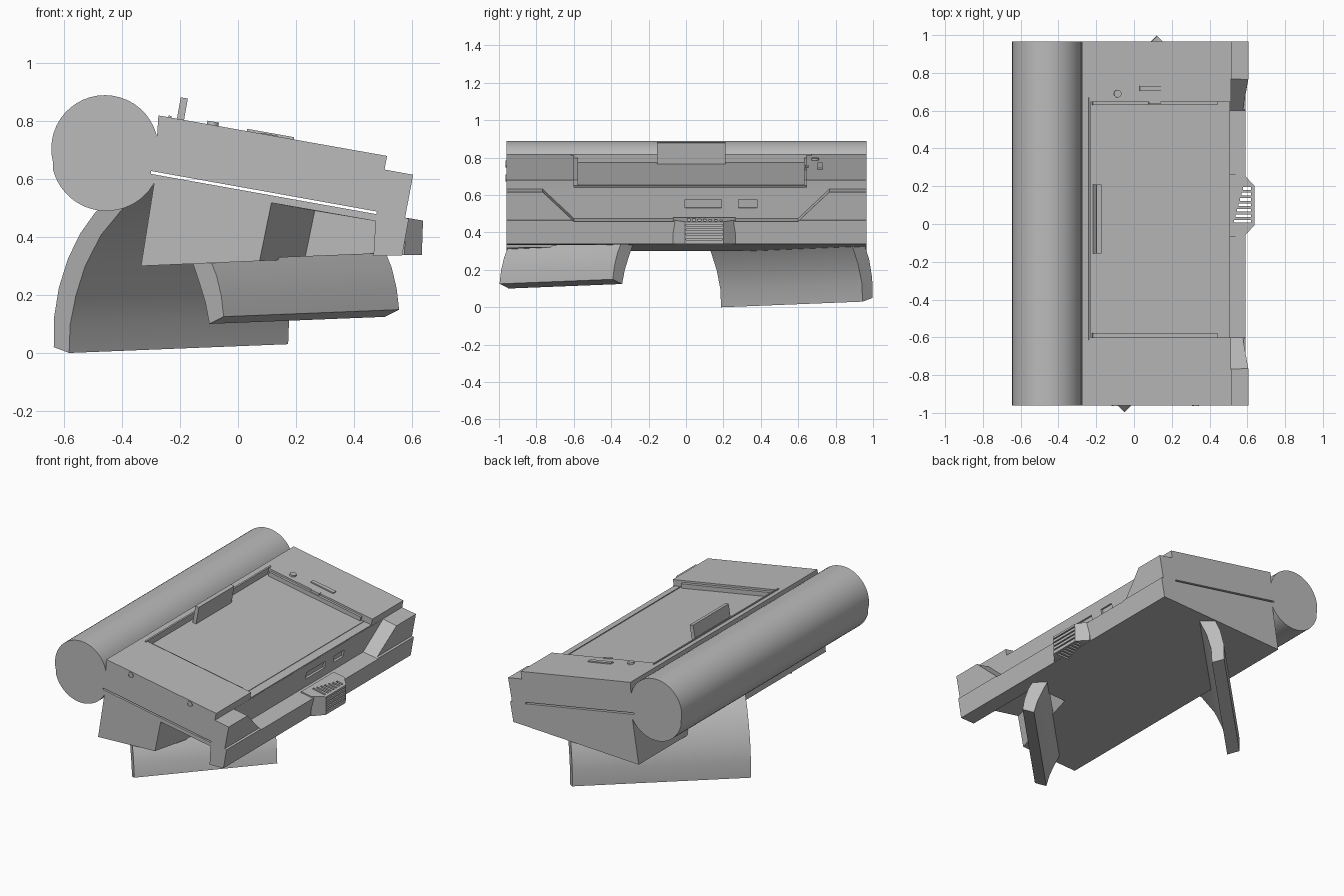
import bpy, bmesh, math
from mathutils import Vector

if "Cube" in bpy.data.objects:
    bpy.data.objects.remove(bpy.data.objects["Cube"])

grey = bpy.data.materials.new("plain_grey")
grey.use_nodes = True
COLOUR = (0.5, 0.5, 0.5, 1)
grey.diffuse_color = COLOUR
grey.node_tree.nodes["Principled BSDF"].inputs["Base Color"].default_value = COLOUR


def loft(name, start, end, smooth=False):
    """Closed solid between two matching loops of 3D points."""
    bm = bmesh.new()
    a = [bm.verts.new(p) for p in start]
    b = [bm.verts.new(p) for p in end]
    n = len(a)
    bm.faces.new(a)
    bm.faces.new(b[::-1])
    for i in range(n):
        j = (i + 1) % n
        bm.faces.new((a[j], a[i], b[i], b[j]))
    bmesh.ops.recalc_face_normals(bm, faces=bm.faces)
    mesh = bpy.data.meshes.new(name)
    bm.to_mesh(mesh)
    bm.free()
    mesh.materials.append(grey)
    obj = bpy.data.objects.new(name, mesh)
    bpy.context.collection.objects.link(obj)
    if smooth:
        activate(obj)
        bpy.ops.object.shade_smooth_by_angle(angle=math.radians(30))
    return obj


def activate(obj):
    bpy.ops.object.select_all(action="DESELECT")
    obj.select_set(True)
    bpy.context.view_layer.objects.active = obj


def prism(name, profile, y0, y1, smooth=False):
    return loft(name, [(x, y0, z) for x, z in profile],
                [(x, y1, z) for x, z in profile], smooth)


def cut(obj, cutter, keep=False):
    cutter.hide_render = True
    mod = obj.modifiers.new("cut", "BOOLEAN")
    mod.operation, mod.solver, mod.object = "DIFFERENCE", "EXACT", cutter
    activate(obj)
    bpy.ops.object.modifier_apply(modifier="cut")
    if not keep:
        bpy.data.objects.remove(cutter)


# Frame of the sloping deck: s runs down the slope, h rises from it
ORIGIN, DOWN, UP = Vector((-0.275, 0.82)), Vector((0.985, -0.175)), Vector((0.175, 0.985))


def deck(s, h):
    return tuple(ORIGIN + DOWN * s + UP * h)


def deck_box(name, s0, s1, h0, h1, y0, y1):
    return prism(name, [deck(s0, h0), deck(s1, h0), deck(s1, h1), deck(s0, h1)], y0, y1)


FRONT, BACK = -0.96, 0.965

# Main case
body = prism("case", [(-0.275, 0.82), (0.515, 0.68), (0.506, 0.633), (0.605, 0.615),
                      (0.577, 0.467), (0.59, 0.463), (0.567, 0.337), (0.47, 0.334),
                      (-0.335, 0.3), (-0.29, 0.585)], FRONT, BACK)
# Screen bay, open on the low side
cut(body, deck_box("bay_cutter", 0.04, 0.9, -0.04, 0.1, -0.6, 0.645))

# Trough with sloping ends along the low side
trough = [(-0.6, 0.475), (0.6, 0.475), (0.77, 0.635), (0.77, 0.75), (-0.77, 0.75), (-0.77, 0.635)]


def trough_loop(x_low, slope, drop):
    return [(x_low + slope * (z - 0.475), y, z - drop) for y, z in trough]


cut(body, loft("trough_cutter", trough_loop(0.481, 0.165, 0), trough_loop(0.7, 0.165, 0.035)))

# Ports in the trough wall
for y0, y1 in ((-0.005, 0.19), (0.28, 0.38)):
    cut(body, deck_box("port_cutter", 0.79, 0.85, -0.15, -0.105, y0, y1))

# Hollow under the front end, with a slanting inner wall
cut(body, loft("hollow_cutter",
               [(0.105, -1, 0.52), (0.475, -1, 0.455), (0.46, -1, 0.2), (0.04, -1, 0.2)],
               [(0.265, -0.38, 0.49), (0.475, -0.38, 0.455), (0.46, -0.38, 0.2), (0.205, -0.38, 0.2)]))

# Barrel with two slightly offset arcs
barrel_profile = []
for cx, cz, r, a0 in ((-0.46, 0.705, 0.185, 0), (-0.455, 0.68, 0.19, 195)):
    for k in range(25):
        a = math.radians(a0 + k * (195 if a0 == 0 else 160) / 24)
        barrel_profile.append((cx + r * math.cos(a), cz + r * math.sin(a)))
barrel = prism("barrel", barrel_profile, FRONT, BACK, smooth=True)

# Diagonal cuff wings: cross-section (v, z) swept along the diagonal u
outer = [(-0.62, 0.045), (-0.618, 0.15), (-0.595, 0.25), (-0.55, 0.35), (-0.49, 0.435), (-0.417, 0.505), (-0.25, 0.605)]
inner = [(-0.545, 0.023), (-0.54, 0.12), (-0.512, 0.22), (-0.467, 0.32), (-0.39, 0.425), (-0.27, 0.525), (-0.15, 0.59)]


def wing(name, section, u0, u1):
    def loop(u):
        pts = []
        for v, z in section:
            x, y = (u + v) * math.sqrt(0.5), (u - v) * math.sqrt(0.5)
            pts.append((x, y, z + 0.04 * x))
        return pts
    return loft(name, loop(u0), loop(u1), smooth=True)


rear_wing = wing("rear_wing", outer + inner[::-1], -0.28, 0.79)
front_section = [(0.67, 0.127), (0.658, 0.2), (0.635, 0.27), (0.605, 0.325),
                 (0.515, 0.325), (0.55, 0.25), (0.58, 0.18), (0.6, 0.104)]
wing("front_wing", front_section, -0.74, 0.117)

# Long slit running right through the case
slit = prism("slit_cutter", [(-0.3, 0.628), (0.48, 0.488), (0.478, 0.479), (-0.3, 0.618)], -1.2, 1.2)
for obj in (body, barrel, rear_wing):
    cut(obj, slit, keep=True)
bpy.data.objects.remove(slit)

# Rails and latch tab around the screen
for name, y0, y1 in (("front_rail", -0.6, -0.578), ("back_rail", 0.63, 0.645)):
    deck_box(name, 0.06, 0.73, -0.045, -0.012, y0, y1)
deck_box("upper_rail", 0.035, 0.045, -0.045, 0.006, -0.615, 0.67)
deck_box("latch_tab", 0.065, 0.09, -0.045, 0.075, -0.155, 0.21)
deck_box("rail_catch", 0.36, 0.42, -0.02, 0.003, 0.635, 0.655)
deck_box("deck_key", 0.31, 0.475, -0.01, 0.008, 0.703, 0.73)
deck_box("screen_lip", 0.745, 0.75, -0.045, -0.036, -0.6, 0.645)


def disc(x, z, r, count=20):
    return [(x + r * math.cos(math.tau * k / count), z + r * math.sin(math.tau * k / count))
            for k in range(count)]


# Round buttons on the deck and the front end
ring = disc(0.19, 0.69, 0.02)
loft("deck_button", [(deck(s, -0.02)[0], y, deck(s, -0.02)[1]) for s, y in ring],
     [(deck(s, 0.012)[0], y, deck(s, 0.012)[1]) for s, y in ring], smooth=True)
for x, z in ((-0.1, 0.765), (0.325, 0.69)):
    button = prism("end_button", disc(x, z, 0.019), FRONT - 0.004, FRONT + 0.02, smooth=True)
    cut(button, prism("ring_cutter", disc(x, z, 0.013), FRONT - 0.02, FRONT - 0.001))

# Grille: tapered housing with through slots and cross grooves
plan = [(0.5, -0.07), (0.575, -0.07), (0.635, -0.005), (0.635, 0.2), (0.575, 0.265), (0.5, 0.265)]
grille = loft("grille", [(x, y, 0.338) for x, y in plan],
              [(x + 0.004, y, 0.466 - 0.17 * (x - 0.58)) for x, y in plan])
for k in range(7):
    y = 0.007 + k * 0.029
    x0 = 0.53 + 0.008 * k
    cutter = prism("slot_cutter", [(x0, 0.2), (0.62, 0.2), (0.62, 0.6), (x0, 0.6)], y, y + 0.014)
    cut(body, cutter, keep=True)
    cut(grille, cutter)
for k in range(4):
    z = 0.36 + 0.025 * k
    cut(grille, prism("groove_cutter", [(0.625, z), (0.7, z), (0.7, z + 0.008), (0.625, z + 0.008)], 0, 0.196))
